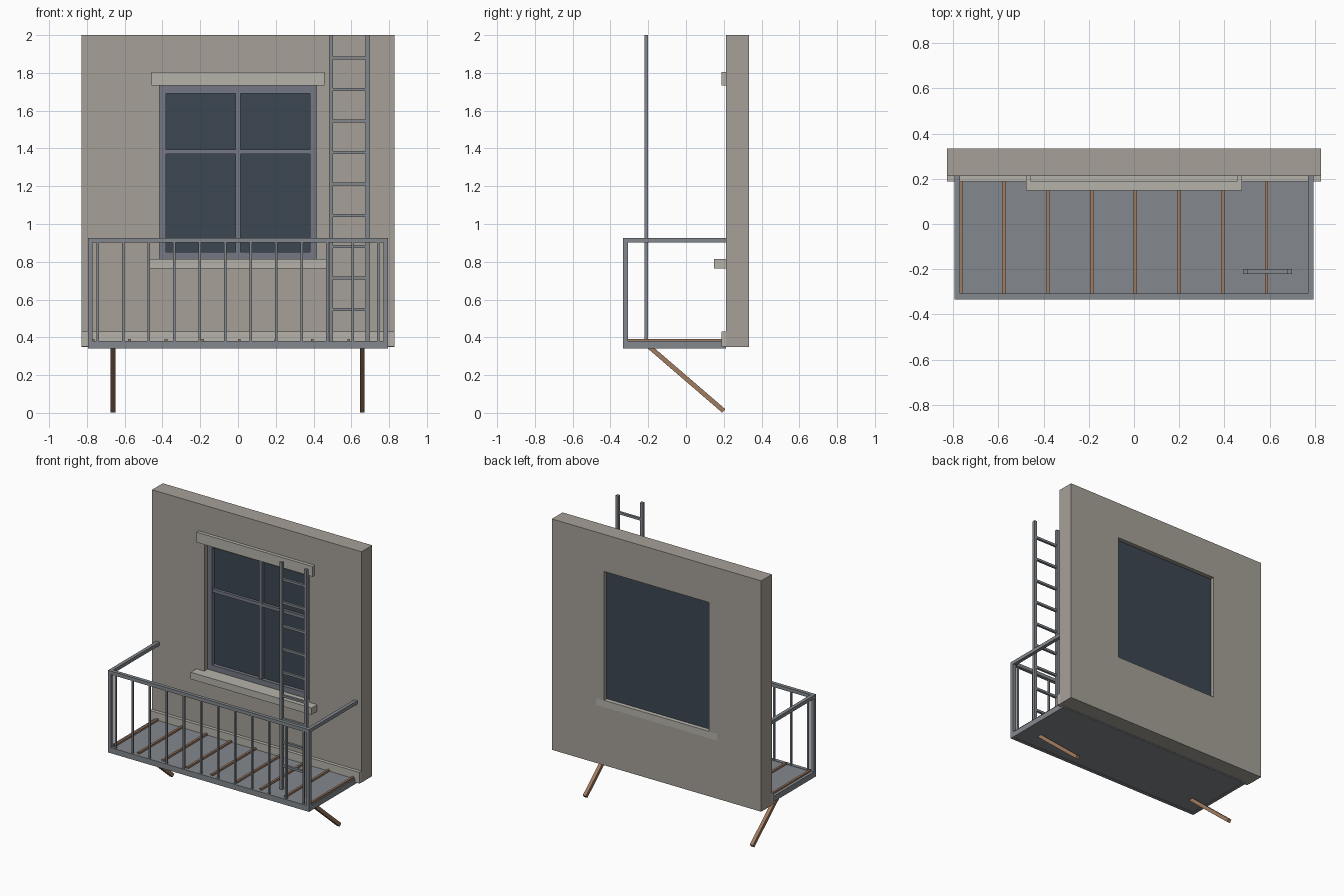
import bpy, bmesh
from mathutils import Vector

if "Cube" in bpy.data.objects:
    bpy.data.objects.remove(bpy.data.objects["Cube"])


def material(name, rgb):
    m = bpy.data.materials.new(name)
    m.diffuse_color = (*rgb, 1)
    m.use_nodes = True
    m.node_tree.nodes["Principled BSDF"].inputs["Base Color"].default_value = m.diffuse_color
    return m


STUCCO = material("stucco", (0.38, 0.35, 0.31))
STONE = material("stone", (0.47, 0.45, 0.40))
METAL = material("metal", (0.23, 0.25, 0.27))
FRAME = material("painted_frame", (0.18, 0.19, 0.23))
GLASS = material("glass", (0.045, 0.063, 0.085))
WOOD = material("wood", (0.35, 0.20, 0.12))


def finish(name, bm, mat):
    bmesh.ops.recalc_face_normals(bm, faces=bm.faces)
    me = bpy.data.meshes.new(name)
    bm.to_mesh(me)
    bm.free()
    me.materials.append(mat)
    ob = bpy.data.objects.new(name, me)
    bpy.context.collection.objects.link(ob)
    return ob


def box(name, x, y, z, mat):
    """Box from (min, max) ranges."""
    bm = bmesh.new()
    bmesh.ops.create_cube(bm, size=1)
    for v in bm.verts:
        v.co = Vector([(r[0] + r[1]) / 2 + c * (r[1] - r[0])
                       for r, c in zip((x, y, z), v.co)])
    return finish(name, bm, mat)


def window_ring(name, outer, inner, y, mat):
    """Upright slab with a rectangular hole; rectangles are (x0, x1, z0, z1)."""
    bm = bmesh.new()
    loops = []
    for (x0, x1, z0, z1) in (outer, inner):
        for yy in y:
            loops.append([bm.verts.new((px, yy, pz)) for px, pz in
                          ((x0, z0), (x1, z0), (x1, z1), (x0, z1))])
    of, ob, inf, inb = loops
    for a, b in ((of, inf), (ob, inb), (of, ob), (inf, inb)):
        for i in range(4):
            j = (i + 1) % 4
            bm.faces.new((a[i], a[j], b[j], b[i]))
    return finish(name, bm, mat)


def strut(name, x, a, b, t, mat):
    """Square bar between two (y, z) points."""
    p, q = Vector((x, *a)), Vector((x, *b))
    o = box(name, (-t / 2, t / 2), (-t / 2, t / 2),
            (-(q - p).length / 2, (q - p).length / 2), mat)
    o.rotation_mode = 'QUATERNION'
    o.rotation_quaternion = Vector((0, 0, 1)).rotation_difference(q - p)
    # keep the bar's faces square to the x axis
    o.rotation_mode = 'XYZ'
    o.rotation_euler = (Vector((0, 0, 1)).rotation_difference(q - p)).to_euler()
    o.location = (p + q) / 2
    return o


WF, WB = 0.212, 0.333          # wall front and back
HOLE = (-0.415, 0.415, 0.812, 1.735)

# Wall and stone trim
window_ring("wall", (-0.828, 0.828, 0.35, 2.0), HOLE, (WF, WB), STUCCO)
box("lintel", (-0.458, 0.458), (0.188, WF + 0.01), (1.732, 1.805), STONE)
box("window_sill", (-0.478, 0.478), (0.148, WB), (0.765, 0.814), STONE)
box("wall_base_trim", (-0.828, 0.828), (0.188, WF + 0.005), (0.352, 0.432), STONE)

# Window
window_ring("window_frame", HOLE, (-0.38, 0.38, 0.853, 1.692), (0.25, 0.29), FRAME)
box("window_glass", (-0.415, 0.415), (0.275, 0.303), (0.812, 1.735), GLASS)
box("window_mullion", (-0.012, 0.012), (0.255, 0.285), (0.85, 1.70), FRAME)
box("window_crossbar", (-0.385, 0.385), (0.256, 0.285), (1.37, 1.394), FRAME)

# Balcony floor with surrounding rim and wooden strips
X, Y0, T = 0.795, -0.333, 0.025
box("balcony_floor", (-X + 0.01, X - 0.01), (Y0 + 0.01, WF), (0.342, 0.377), METAL)
for i in range(9):
    x = -0.767 + 0.1933 * i
    box(f"floor_strip_{i}", (x - 0.0075, x + 0.0075), (Y0 + T, 0.205), (0.37, 0.39), WOOD)

# Railing: lower rim and handrail, front and both sides
for label, z in (("lower_rim", (0.34, 0.38)), ("handrail", (0.902, 0.927))):
    box(f"{label}_front", (-X, X), (Y0, Y0 + T), z, METAL)
    for s, side in ((-1, "left"), (1, "right")):
        box(f"{label}_{side}", sorted((s * X, s * (X - T))), (Y0 + T, WF), z, METAL)

# Corner posts and balusters
for s, side in ((-1, "left"), (1, "right")):
    box(f"corner_post_{side}", sorted((s * X, s * (X - T))), (Y0, Y0 + T),
        (0.37, 0.91), METAL)
for i in range(12):
    x = -0.743 + 0.1351 * i
    yc = Y0 + T / 2
    box(f"baluster_{i}", (x - 0.006, x + 0.006), (yc - 0.006, yc + 0.006),
        (0.37, 0.91), METAL)

# Ladder
for label, x in (("left", (0.482, 0.504)), ("right", (0.676, 0.698))):
    box(f"ladder_rail_{label}", x, (-0.221, -0.2), (0.375, 2.0), METAL)
for i in range(9):
    z = 0.547 + 0.1664 * i
    box(f"ladder_rung_{i}", (0.495, 0.685), (-0.219, -0.202), (z - 0.008, z + 0.008), METAL)

# Diagonal supports under the floor
for label, x in (("left", -0.662), ("right", 0.658)):
    strut(f"support_{label}", x, (-0.2, 0.355), (0.2, 0.0105), 0.025, WOOD)
